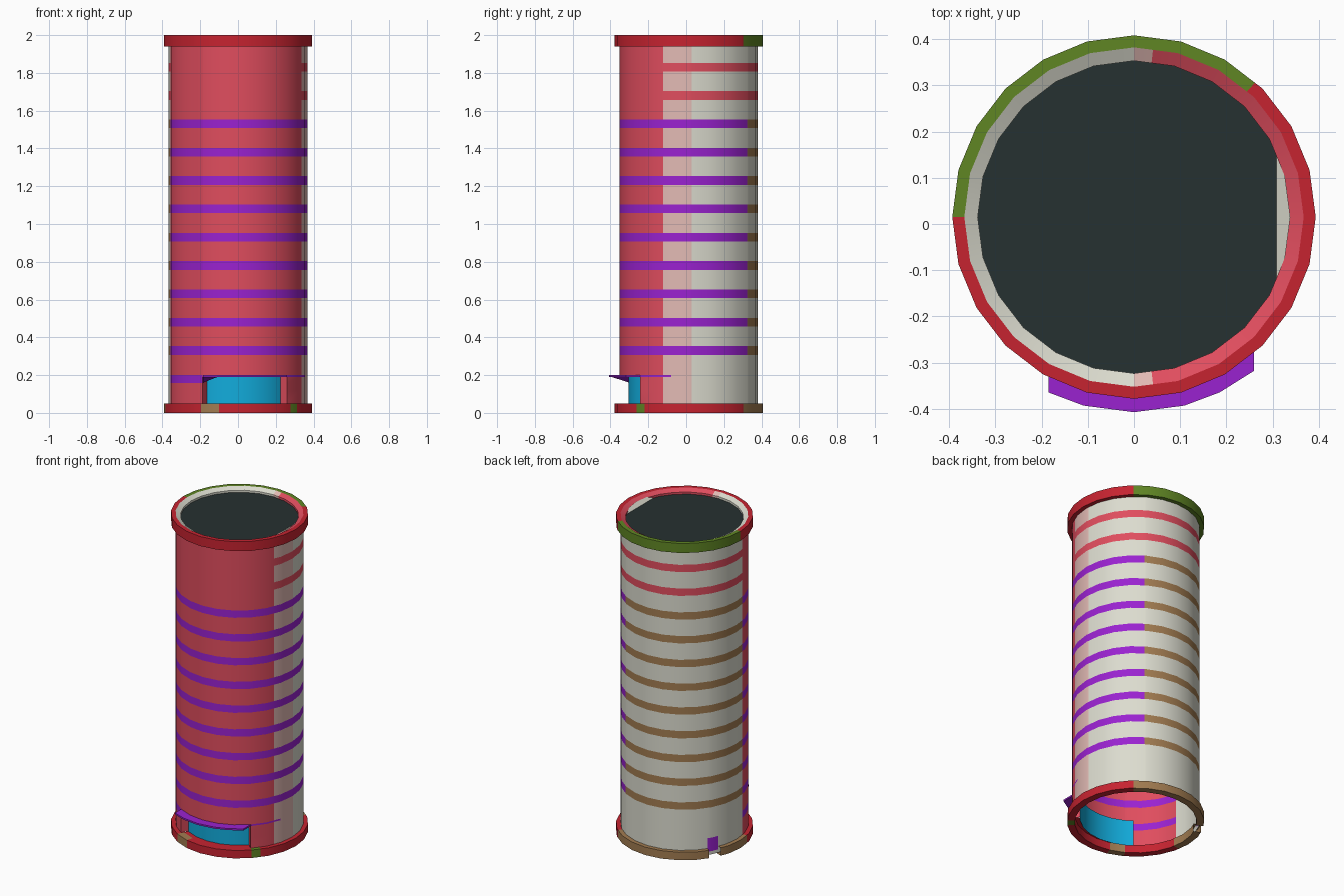
import bpy, bmesh, math

if "Cube" in bpy.data.objects:
    bpy.data.objects.remove(bpy.data.objects["Cube"])

CY = 0.015  # tube axis sits slightly behind the origin because of the hood


def srgb(c):
    c /= 255
    return c / 12.92 if c <= 0.04045 else ((c + 0.055) / 1.055) ** 2.4


COLOURS = {
    "coral_red": (224, 77, 94), "pale_grey": (220, 220, 207), "dusty_pink": (226, 186, 180),
    "deep_red": (198, 35, 48), "olive_green": (96, 134, 36), "purple": (154, 34, 208),
    "cyan": (18, 172, 220), "brown": (162, 124, 81), "charcoal": (38, 49, 49),
}
MATS = {}
for n, rgb in COLOURS.items():
    MATS[n] = bpy.data.materials.new(n)
    MATS[n].diffuse_color = (*[srgb(c) for c in rgb], 1)
INDEX = {n: i for i, n in enumerate(COLOURS)}


def point(r, az, z):
    """Point on a 24-sided prism, corner radius r, azimuth in degrees."""
    rr = r * math.cos(math.radians(7.5)) / math.cos(math.radians(az % 15 - 7.5))
    a = math.radians(az)
    return (rr * math.cos(a), CY + rr * math.sin(a), z)


def finish(name, bm):
    me = bpy.data.meshes.new(name)
    bm.to_mesh(me)
    bm.free()
    ob = bpy.data.objects.new(name, me)
    bpy.context.collection.objects.link(ob)
    for m in MATS.values():
        me.materials.append(m)
    bpy.ops.object.select_all(action='DESELECT')
    ob.select_set(True)
    bpy.context.view_layer.objects.active = ob
    bpy.ops.object.shade_smooth_by_angle(angle=math.radians(30))
    return ob


def sweep(name, profile, colour, cuts=(), a0=0, a1=360):
    """Sweep (r, z) profile round the axis; colour(az, z, i) returns a name or None for a hole."""
    angles = sorted({a for a in list(range(0, 361, 15)) + list(cuts) if a0 < a < a1} | {a0, a1})
    closed = a1 - a0 == 360
    if closed:
        angles.pop()
    bm = bmesh.new()
    cols = [[bm.verts.new(point(r, a, z)) for r, z in profile] for a in angles]
    n = len(angles)
    for k in range(n if closed else n - 1):
        p, q = cols[k], cols[(k + 1) % n]
        mid = (angles[k] + (angles[k + 1] if k + 1 < n else a1)) / 2
        for i in range(len(profile) - 1):
            c = colour(mid, (profile[i][1] + profile[i + 1][1]) / 2, i)
            if c:
                f = bm.faces.new((p[i], q[i], q[i + 1], p[i + 1]))
                f.material_index = INDEX[c]
    return finish(name, bm)


# --- tube body: single shell with painted bands and a front opening
R, RIM, INNER = 0.367, 0.393, 0.338
BANDS = [0.33 + 0.15 * i for i in range(9)]
RED_BANDS = [1.68, 1.83]
W = 0.023


def body_colour(az, z, i):
    if 239 < az < 315 and 0.05 < z < 0.19:
        return None
    if 146 < az < 157 and 0.03 < z < 0.115:
        return "purple"
    back = 58 < az < 191
    if any(abs(z - b) < W for b in BANDS):
        return "brown" if back else "purple"
    if 0.157 < z < 0.20 and 191 < az < 239:
        return "purple"
    if 0.19 < z < 0.20 and 315 < az < 345:
        return "purple"
    if 191 < az < 338:
        return "coral_red"
    if any(abs(z - b) < W for b in RED_BANDS):
        return "coral_red"
    return "dusty_pink" if az > 338 or az < 2.3 else "pale_grey"


levels = sorted([0.01, 0.03, 0.05, 0.115, 0.157, 0.19, 0.20, 1.99]
                + [b + s * W for b in BANDS + RED_BANDS for s in (-1, 1)])
sweep("tube_body", [(R, z) for z in levels], body_colour,
      cuts=(2.3, 58, 146, 157, 191, 239, 338))


# --- top rim, bevelled lip and lid
def rim_colour(az, z, i):
    return "olive_green" if 48 < az < 180 else "deep_red"


def lip_colour(az, z, i):
    if 83.5 < az < 276.5:
        return "dusty_pink" if az < 90 or az > 270 else "pale_grey"
    return "coral_red"


sweep("top_rim", [(R, 1.94), (RIM, 1.94), (RIM, 2.0), (R, 2.0)], rim_colour, cuts=(48,))
sweep("top_lip", [(R, 2.0), (INNER, 1.985), (INNER, 1.96)], lip_colour, cuts=(83.5, 276.5))

bm = bmesh.new()
A = 23  # half-angle of the flat clip on the right of the lid
edge = [A] + list(range(30, 331, 15)) + [360 - A]
f = bm.faces.new([bm.verts.new(point(INNER, a, 1.972)) for a in edge])
f.material_index = INDEX["charcoal"]
clip = [f.verts[-1], f.verts[0]] + [bm.verts.new(point(INNER, a, 1.99)) for a in (15, 0, -15)]
bm.faces.ensure_lookup_table()
g = bm.faces.new(clip[::-1])
g.material_index = INDEX["pale_grey"]
bmesh.ops.recalc_face_normals(bm, faces=[])
if g.normal.z < 0:
    g.normal_flip()
finish("lid_disc", bm)


# --- bottom rim with small coloured marks and a slot at the back
def base_colour(az, z, i):
    if 146 < az < 157:
        return None
    if 48 < az < 191 or 240 < az < 255:
        return "brown"
    return "olive_green" if 315 < az < 323 else "deep_red"


sweep("bottom_rim", [(0.35, 0.05), (0.35, 0.0), (RIM, 0.0), (RIM, 0.05), (0.35, 0.05)],
      base_colour, cuts=(48, 146, 157, 191, 323))

# --- recessed front opening: cyan back panel, sill and side cheeks
sweep("opening_back_panel", [(0.32, 0.03), (0.32, 0.195)], lambda *a: "cyan", a0=232, a1=317)
sweep("opening_sill", [(R, 0.049), (0.32, 0.049)], lambda *a: "deep_red", a0=239, a1=315)
bm = bmesh.new()
for a in (239, 315):
    f = bm.faces.new([bm.verts.new(point(r, a, z))
                      for r, z in ((R, 0.05), (0.32, 0.05), (0.32, 0.19), (R, 0.19))])
    f.material_index = INDEX["coral_red"]
finish("opening_cheeks", bm)

# --- purple hood plate over the opening, with a gusset at its left end
X0, X1 = -0.185, 0.26
xs = [X0, -0.109, 0.0, 0.109, 0.185, X1]
bm = bmesh.new()


def arc(r, z):
    return [bm.verts.new((x, CY - math.sqrt(r * r - x * x), z)) for x in xs]


loops = [arc(0.33, 0.2), arc(0.422, 0.2), arc(0.422, 0.19), arc(0.33, 0.19)]
for j in range(4):
    p, q = loops[j], loops[(j + 1) % 4]
    for k in range(len(xs) - 1):
        bm.faces.new((p[k], q[k], q[k + 1], p[k + 1]))
bm.faces.new([l[0] for l in loops])
bm.faces.new([l[-1] for l in loops][::-1])
low = bm.verts.new((X0, -0.30, 0.16))
bm.faces.new((loops[2][0], loops[3][0], low))
bm.faces.new((loops[2][0], low, loops[2][1]))
bm.faces.new((loops[2][1], low, loops[3][1]))
for f in bm.faces:
    f.material_index = INDEX["purple"]
bmesh.ops.recalc_face_normals(bm, faces=bm.faces[:])
finish("opening_hood", bm)

for m in bpy.data.materials:
    if m.users and not m.is_grease_pencil:
        m.use_nodes = True
        m.node_tree.nodes["Principled BSDF"].inputs["Base Color"].default_value = m.diffuse_color
